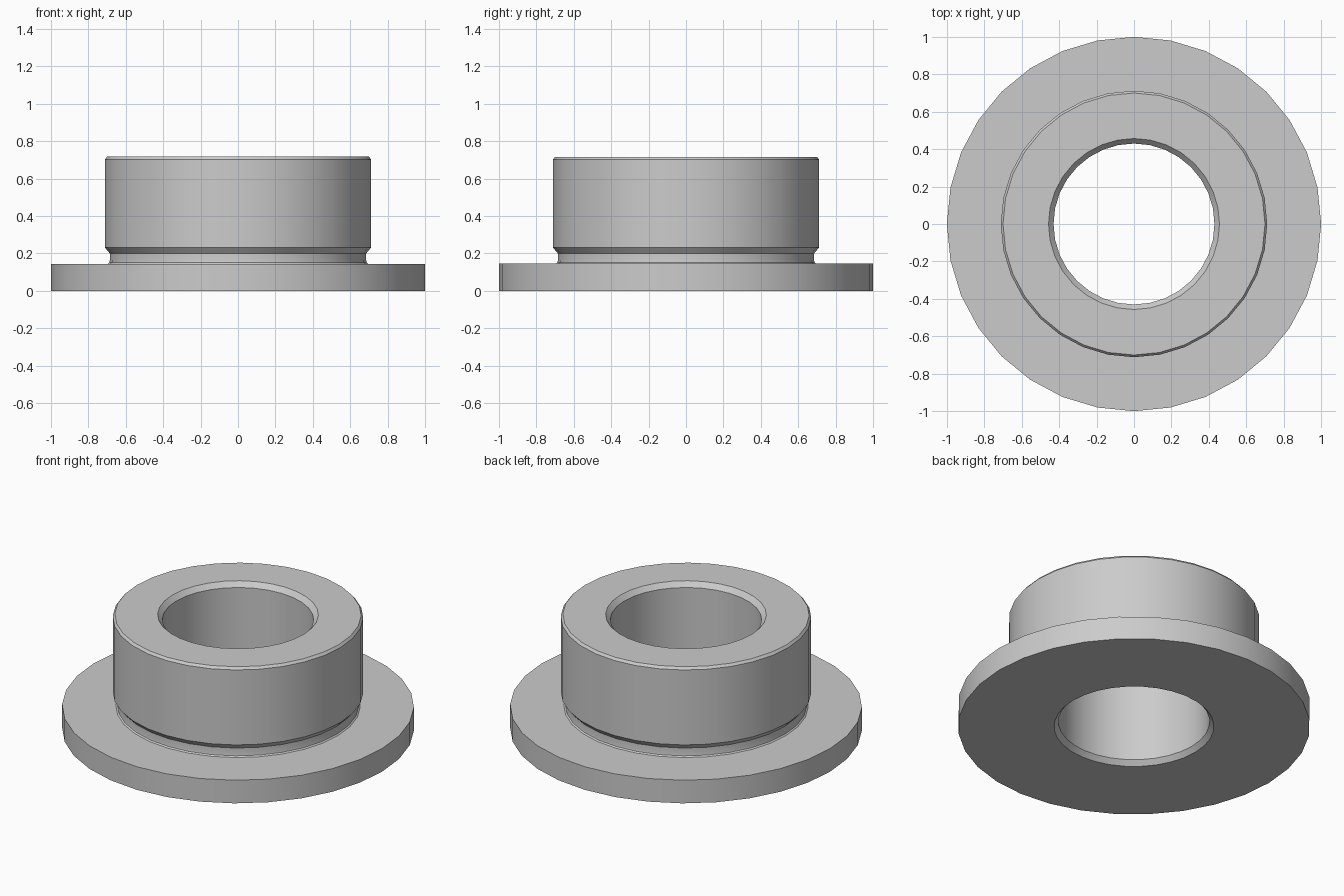
import bpy
import bmesh
import math

SEGMENTS = 32

default_cube = bpy.data.objects.get("Cube")
if default_cube:
    bpy.data.objects.remove(default_cube, do_unlink=True)

# Plain grey metal
grey = bpy.data.materials.new("grey_metal")
grey.use_nodes = True
colour = (0.6, 0.6, 0.6, 1.0)
grey.diffuse_color = colour
grey.node_tree.nodes["Principled BSDF"].inputs["Base Color"].default_value = colour


def lathe(name, profile):
    """Revolve a closed (radius, height) profile around z."""
    bm = bmesh.new()
    rings = []
    for i in range(SEGMENTS):
        a = 2 * math.pi * i / SEGMENTS
        rings.append([bm.verts.new((r * math.cos(a), r * math.sin(a), z))
                      for r, z in profile])
    for i, ring in enumerate(rings):
        following = rings[(i + 1) % SEGMENTS]
        for j in range(len(profile)):
            k = (j + 1) % len(profile)
            bm.faces.new((ring[j], following[j], following[k], ring[k]))
    bmesh.ops.recalc_face_normals(bm, faces=bm.faces)
    mesh = bpy.data.meshes.new(name)
    bm.to_mesh(mesh)
    bm.free()
    mesh.materials.append(grey)
    obj = bpy.data.objects.new(name, mesh)
    bpy.context.collection.objects.link(obj)
    bpy.ops.object.select_all(action="DESELECT")
    obj.select_set(True)
    bpy.context.view_layer.objects.active = obj
    bpy.ops.object.shade_smooth_by_angle(angle=math.radians(25))
    return obj


# Flange, relief groove, chamfered sleeve and chamfered bore in one section
flange = [(0.455, 0), (1, 0), (1, 0.145)]
groove = [(0.695, 0.145), (0.687, 0.152), (0.685, 0.165), (0.685, 0.2)]
sleeve = [(0.712, 0.232), (0.712, 0.702), (0.7, 0.717)]
bore = [(0.457, 0.717), (0.43, 0.687), (0.43, 0.03)]
lathe("flanged_bushing", flange + groove + sleeve + bore)
